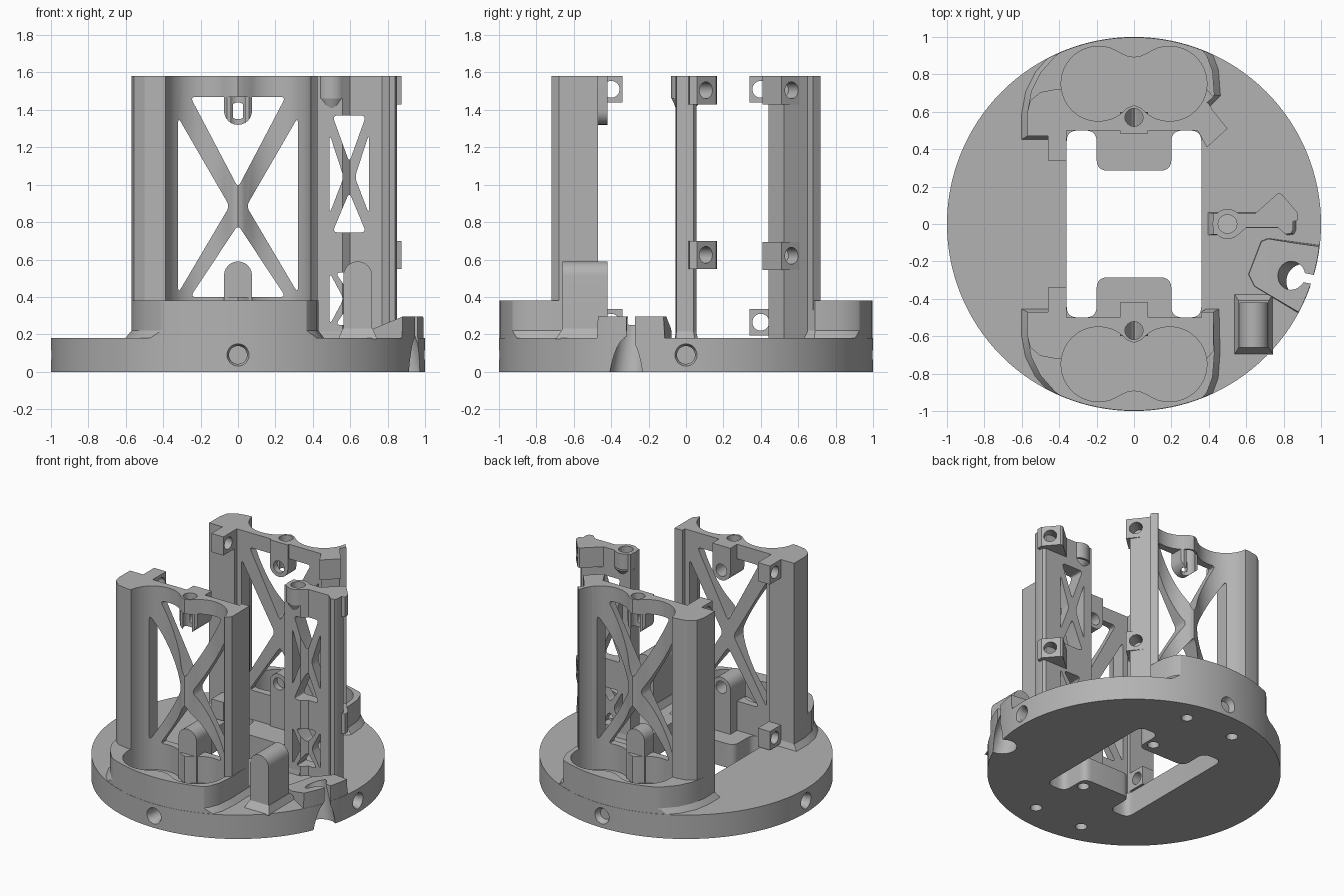
import bpy, bmesh, math
from mathutils import Vector, Matrix

cube = bpy.data.objects.get("Cube")
if cube:
    bpy.data.objects.remove(cube, do_unlink=True)

grey = bpy.data.materials.new("plain grey")
grey.use_nodes = True
grey.diffuse_color = (0.45, 0.45, 0.45, 1)
grey.node_tree.nodes["Principled BSDF"].inputs["Base Color"].default_value = grey.diffuse_color


def finish(name, bm):
    bmesh.ops.recalc_face_normals(bm, faces=bm.faces)
    me = bpy.data.meshes.new(name)
    bm.to_mesh(me)
    bm.free()
    me.materials.append(grey)
    ob = bpy.data.objects.new(name, me)
    bpy.context.collection.objects.link(ob)
    return ob


def prism(name, pts, w0, w1, axis="z", grow=1.0):
    """Extrude an outline along z or y; grow scales the starting end."""
    bm = bmesh.new()
    cu = sum(p[0] for p in pts) / len(pts)
    cv = sum(p[1] for p in pts) / len(pts)

    def ring(w, s):
        out = []
        for u, v in pts:
            u, v = cu + (u - cu) * s, cv + (v - cv) * s
            out.append(bm.verts.new((u, v, w) if axis == "z" else (u, w, v)))
        return out
    a, b = ring(w0, grow), ring(w1, 1.0)
    bm.faces.new(a)
    bm.faces.new(b)
    for i in range(len(a)):
        j = (i + 1) % len(a)
        bm.faces.new((a[i], a[j], b[j], b[i]))
    return finish(name, bm)


def rod(name, p0, p1, r0, r1=None, n=32):
    p0, p1 = Vector(p0), Vector(p1)
    d = p1 - p0
    m = Matrix.Translation((p0 + p1) / 2) @ d.to_track_quat("Z", "Y").to_matrix().to_4x4()
    bm = bmesh.new()
    bmesh.ops.create_cone(bm, cap_ends=True, segments=n, radius1=r0,
                          radius2=r0 if r1 is None else r1, depth=d.length, matrix=m)
    return finish(name, bm)


def rect(x0, x1, y0, y1):
    return [(x0, y0), (x1, y0), (x1, y1), (x0, y1)]


def rounded(pts, r, n=5):
    out = []
    for i, p in enumerate(pts):
        p, a, b = Vector(p), Vector(pts[i - 1]), Vector(pts[(i + 1) % len(pts)])
        da, db = (a - p), (b - p)
        s = p + da.normalized() * min(r, da.length * 0.45)
        e = p + db.normalized() * min(r, db.length * 0.45)
        for k in range(n + 1):
            t = k / n
            out.append(tuple(s * (1 - t) ** 2 + p * 2 * t * (1 - t) + e * t * t))
    return out


def arch(r, z_flat, z_mid):
    """Outline with a half-round end at z_mid and a flat end at z_flat."""
    s = 1 if z_mid > z_flat else -1
    arc = [(r * math.cos(math.pi * k / 12), z_mid + s * r * math.sin(math.pi * k / 12)) for k in range(13)]
    return arc + [(-r, z_flat), (r, z_flat)]


def boolean(ob, cutters, op="DIFFERENCE", keep=False):
    for c in cutters:
        m = ob.modifiers.new("cut", "BOOLEAN")
        m.operation, m.solver, m.object = op, "EXACT", c
    dg = bpy.context.evaluated_depsgraph_get()
    me = bpy.data.meshes.new_from_object(ob.evaluated_get(dg))
    ob.modifiers.clear()
    ob.data = me
    if not keep:
        for c in cutters:
            bpy.data.objects.remove(c, do_unlink=True)


def lattice(x0, x1, z0, z1, zc, a, b, c, d, zt, y0, y1):
    """Four rounded triangles that leave an X of struts."""
    xc = (x0 + x1) / 2
    tris = [[(x0 + a, zt), (x1 - a, zt), (xc, zc + b)],
            [(x0 + a, z0), (x1 - a, z0), (xc, zc - b)],
            [(x0, z0 + c), (x0, z1 - c), (xc - d, zc)],
            [(x1, z0 + c), (x1, z1 - c), (xc + d, zc)]]
    return [prism("cutter", rounded(t, 0.03), y0, y1, "y") for t in tris]


def clip_to_disc(ob):
    boolean(ob, [rod("cutter", (0, 0, -1), (0, 0, 3), 0.998, n=128)], "INTERSECT")


TOP, DECK, RIM = 1.58, 0.18, 0.38


def bore():
    # tilted cable bore and its slot to the outside
    return [rod("cutter", (0.82, -0.265, 0.36), (0.925, -0.315, -0.05), 0.07, 0.1),
            prism("cutter", [(0.85, -0.25), (1.05, -0.29), (1.05, -0.34), (0.85, -0.3)], -0.1, 0.5)]


# base disc with H-shaped opening, side sockets and blind screw holes
base = rod("base_disc", (0, 0, 0), (0, 0, DECK), 1.0, n=128)
half = [(0.36, -0.5), (0.36, 0.5), (0.2, 0.5), (0.2, 0.285)]
opening = half + [(-x, y) for x, y in reversed(half)]
opening += [(-0.2, -0.5), (-0.2, -0.285), (0.2, -0.285), (0.2, -0.5)]
cuts = [prism("cutter", rounded(opening, 0.06), -0.1, 0.5)] + bore()
for k in range(4):
    d = Vector((math.cos(k * math.pi / 2), math.sin(k * math.pi / 2), 0))
    o = Vector((0, 0, 0.09))
    cuts.append(rod("cutter", o + d * 0.82, o + d * 1.1, 0.048))
    cuts.append(rod("cutter", o + d * 0.96, o + d * 1.02, 0.04, 0.07))
for s in (-1, 1):
    for x, y in ((-0.2, 0.8), (0.2, 0.8), (0.14, 0.37)):
        cuts.append(rod("cutter", (x, s * y, -0.1), (x, s * y, 0.1), 0.04))
boolean(base, cuts)


def cell_outline(s):
    # two round cells joined by a narrow neck
    arc = [math.radians(-125 + 250 * k / 30) for k in range(31)]
    right = [(0.19 + 0.2 * math.cos(t), 0.75 + 0.2 * math.sin(t)) for t in arc]
    right = [(0.035, 0.622)] + right + [(0.035, 0.896)]
    pts = right + [(0, 0.89)] + [(-x, y) for x, y in reversed(right)] + [(0, 0.635)]
    return [(x, s * y) for x, y in pts]


# two cell towers, front and back
for s, side in ((-1, "front"), (1, "back")):
    inner = [(-0.57, 0.47), (-0.36, 0.47), (-0.36, 0.5), (0.36, 0.5)]
    inner += [(0.36, 0.47), (0.425, 0.47)] if s < 0 else [(0.36, 0.62)]
    wall = inner + [(0.425, 0.68), (0.39, 0.72), (-0.42, 0.72), (-0.5, 0.705), (-0.555, 0.66), (-0.57, 0.6)]
    cup = inner + [(0.43, 0.69), (0.42, 0.82), (0.39, 0.9), (0.34, 0.96), (0.2, 1.02), (-0.2, 1.02),
                   (-0.32, 0.97), (-0.42, 0.9), (-0.5, 0.81), (-0.55, 0.71), (-0.57, 0.6)]
    wall = [(x, s * y) for x, y in wall]
    cup = [(x, s * y) for x, y in cup]

    tower = prism(side + "_tower", wall, RIM - 0.05, TOP)
    cutters = [prism("cutter", cell_outline(s), 0.2, 2),
               rod("cutter", (0, s * 0.57, 1.2), (0, s * 0.57, 2), 0.048)]
    cutters += lattice(-0.32, 0.32, 0.4, 1.38, 0.885, 0.065, 0.1, 0.02, 0.045, 1.47,
                       *sorted((s * 0.4, s * 0.8)))
    boolean(tower, cutters)

    ring = prism(side + "_cup", cup, DECK - 0.02, RIM)
    foot = prism(side + "_cup_foot", cup, DECK - 0.005, DECK + 0.04, grow=1.07)
    for ob in (ring, foot):
        clip_to_disc(ob)
        boolean(ob, [prism("cutter", cell_outline(s), 0.2, 2)])
    boolean(foot, [prism("cutter", rect(-0.36, 0.36, -0.5, 0.5), 0, 1)])

    # centre lugs above and below the struts
    face = 0.42 if s < 0 else 0.485
    for part, z_flat, z_mid in (("lower", 0.17, 0.515), ("upper", TOP, 1.395)):
        lug = prism(side + "_%s_centre_lug" % part, arch(0.075, z_flat, z_mid),
                    *sorted((s * face, s * 0.6)), axis="y")
        lug_cuts = [rod("cutter", (0, s * 0.3, z_mid), (0, s * 0.53, z_mid), 0.045)]
        if part == "upper":
            lug_cuts += [rod("cutter", (0, s * 0.57, 1.2), (0, s * 0.57, 2), 0.048),
                         prism("cutter", cell_outline(s), 0.2, 2)]
        boolean(lug, lug_cuts)

    # side lugs with cross holes
    for part, z in (("lower", 0.265), ("upper", 1.51)):
        lug = prism(side + "_%s_side_lug" % part, rect(-0.46, -0.36, *sorted((s * 0.34, s * 0.49))),
                    z - 0.07, z + 0.07)
        boolean(lug, [rod("cutter", (-0.6, s * 0.4, z), (-0.2, s * 0.4, z), 0.045)])

# angled column on the back tower, with screw lugs
column = prism("angled_column", [(0.35, 0.49), (0.385, 0.44), (0.475, 0.525), (0.395, 0.65), (0.34, 0.62)], DECK - 0.01, TOP)
parts = [column]
for z in (0.62, 1.505):
    parts.append(prism("angled_lug", [(0.34, 0.5), (0.39, 0.41), (0.5, 0.51), (0.4, 0.635), (0.34, 0.6)], z - 0.075, z + 0.075))
holes = [rod("cutter", (0.37, 0.5, z), (0.6, 0.67, z), 0.045) for z in (0.62, 1.505)]
for ob in parts:
    boolean(ob, holes, keep=True)
for h in holes:
    bpy.data.objects.remove(h, do_unlink=True)

# side post with lattice windows, screw boss and angled lugs
plan = [(0.425, -0.055), (0.56, -0.055), (0.6, -0.02), (0.77, -0.02), (0.81, -0.055), (0.84, -0.05),
        (0.85, -0.03), (0.85, 0.04), (0.83, 0.055), (0.425, 0.055)]
post = prism("side_post", plan, DECK - 0.01, TOP)
boss = rod("post_boss", (0.5, 0, 1.46), (0.5, 0, TOP), 0.08)
boss_tip = rod("post_boss_tip", (0.5, -0.01, 1.38), (0.5, 0, 1.46), 0.035, 0.08)
prism("post_foot", plan, DECK - 0.005, DECK + 0.035, grow=1.12)
windows = lattice(0.49, 0.7, 0.745, 1.37, 1.04, 0.015, 0.08, 0.1, 0.03, 1.37, -0.2, 0.2)
windows += lattice(0.49, 0.7, 0.25, 0.53, 0.39, 0.03, 0.035, 0.0, 0.03, 0.53, -0.2, 0.2)
boolean(post, windows)
for ob in (post, boss):
    boolean(ob, [rod("cutter", (0.5, 0, 1.43), (0.5, 0, 2), 0.05)])
for z in (0.625, 1.505):
    lug = prism("post_lug", [(0.63, 0.04), (0.77, 0.165), (0.79, 0.16), (0.875, 0.06), (0.875, 0.02), (0.8, 0)], z - 0.075, z + 0.075)
    boolean(lug, [rod("cutter", (0.75, 0.03, z), (0.9, 0.165, z), 0.045)])

# round-topped block on a tapered foot
block = prism("arched_block", [(x + 0.64, z) for x, z in arch(0.077, DECK - 0.01, 0.513)], -0.66, -0.42, "y")
prism("arched_block_foot", rect(0.56, 0.72, -0.66, -0.41), DECK - 0.005, DECK + 0.05, grow=1.3)

# cable clip at the rim, sloping down towards the middle
clip = prism("cable_clip", [(0.62, -0.27), (0.685, -0.1), (0.72, -0.085), (1.05, -0.13), (1.0, -0.53), (0.88, -0.47), (0.65, -0.33)],
             DECK - 0.01, 0.32, grow=1.05)
boolean(clip, [prism("cutter", [(0.5, 0.1), (0.5, 0.19), (0.71, 0.225), (0.88, 0.295), (1.1, 0.295), (1.1, 0.1)], -1, 1, "y")], "INTERSECT")
clip_to_disc(clip)
boolean(clip, bore())

# smooth round surfaces, keep edges sharp
for ob in bpy.context.collection.objects:
    if ob.type == "MESH" and ob.data.materials and ob.data.materials[0] == grey:
        ob.data.polygons.foreach_set("use_smooth", [True] * len(ob.data.polygons))
        ob.data.set_sharp_from_angle(angle=math.radians(28))
